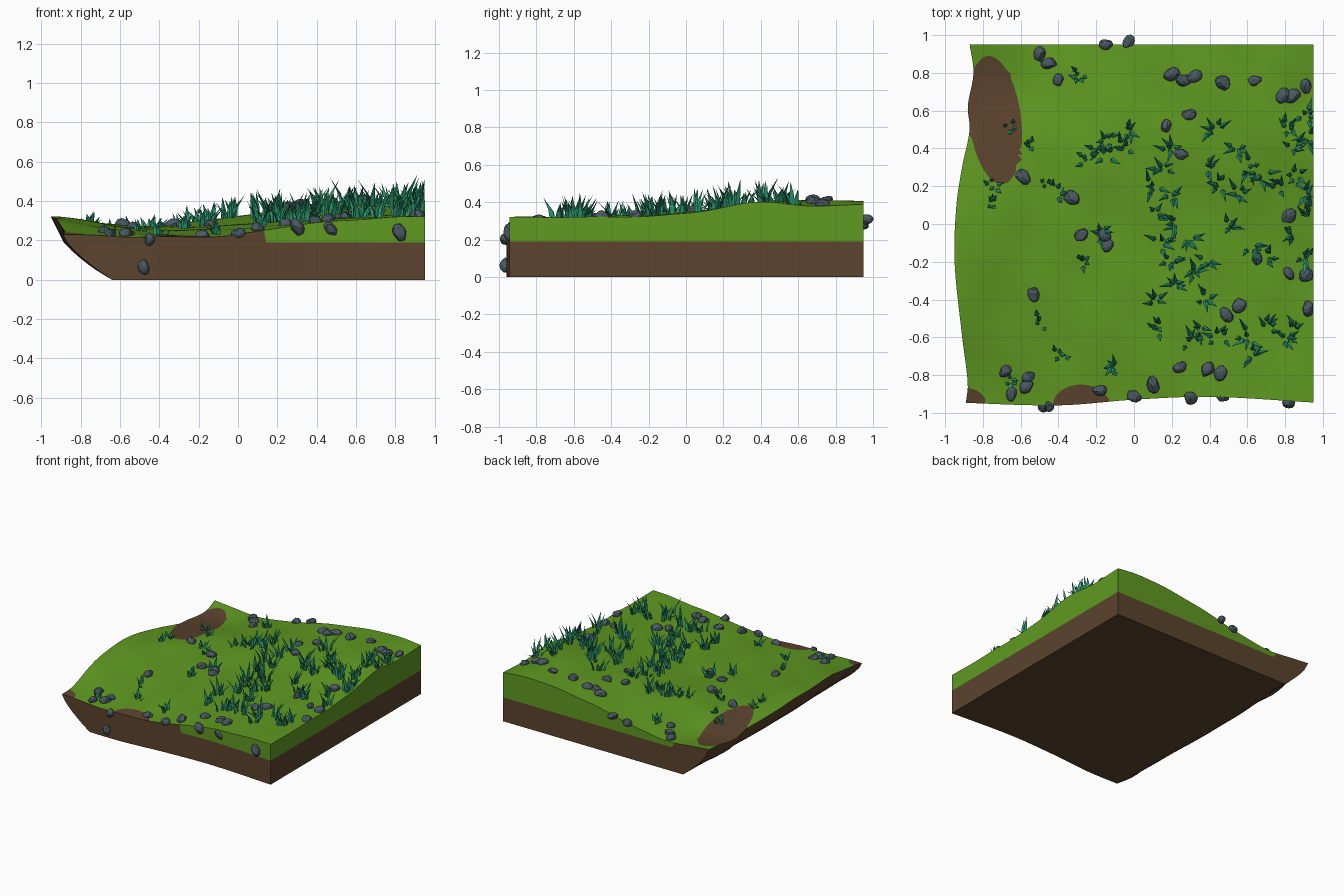
import bpy, bmesh, math, random
from mathutils import Vector, Matrix

if "Cube" in bpy.data.objects:
    bpy.data.objects.remove(bpy.data.objects["Cube"])

random.seed(4)

def material(name, col):
    m = bpy.data.materials.new(name)
    m.diffuse_color = (*col, 1)
    m.use_nodes = True
    m.node_tree.nodes["Principled BSDF"].inputs["Base Color"].default_value = m.diffuse_color
    return m

TURF = material("turf green", (0.115, 0.32, 0.015))
SOIL = material("soil brown", (0.105, 0.056, 0.026))
STONE = material("stone grey", (0.068, 0.10, 0.125))
BLADE = material("blade green", (0.022, 0.29, 0.15))

def curve(ts, vs, t):
    """Smooth interpolation through the points (ts, vs)."""
    t = min(max(t, ts[0]), ts[-1])
    k = max(i for i in range(len(ts) - 1) if ts[i] <= t)
    def slope(i):
        a, b = max(i - 1, 0), min(i + 1, len(ts) - 1)
        return (vs[b] - vs[a]) / (ts[b] - ts[a])
    d = ts[k + 1] - ts[k]
    s = (t - ts[k]) / d
    return ((2*s**3 - 3*s*s + 1) * vs[k] + (s**3 - 2*s*s + s) * d * slope(k)
            + (3*s*s - 2*s**3) * vs[k + 1] + (s**3 - s*s) * d * slope(k + 1))

# Ground heights on a coarse grid, plus gentle bumps
HX = [-0.93, -0.5, -0.1, 0.3, 0.7, 0.95]
HY = [-0.95, -0.5, 0, 0.4, 0.7, 0.95]
HZ = [[.23, .22, .22, .275, .315, .32],
      [.305, .25, .26, .30, .32, .32],
      [.32, .27, .28, .32, .345, .34],
      [.26, .27, .31, .36, .40, .40],
      [.22, .24, .30, .37, .41, .38],
      [.27, .23, .29, .37, .405, .39]]

def height(x, y):
    bumps = .004 * math.sin(13 * x + 4 * y) * math.sin(11 * y - 3 * x + 1)
    return curve(HY, [curve(HX, row, x) for row in HZ], y) + bumps

def left_x(y):
    return curve([-.95, -.85, -.6, -.2, .1, .3, .5, .62, .8, .95],
                 [-.89, -.88, -.91, -.95, -.94, -.91, -.87, -.88, -.85, -.87], y)

def front_y(x):
    return curve([-.95, -.4, 0, .4, .95], [-.945, -.96, -.93, -.915, -.945], x)

# Bare soil patches: centre, radii, lean
PATCHES = [(-.735, .55, .138, .34, -.1), (-.28, -.96, .15, .11, 0), (-.88, -.96, .1, .09, 0)]

def patch_distance(p, x, y):
    cx, cy, rx, ry, lean = p
    return math.hypot((x - cx - lean * (y - cy)) / rx, (y - cy) / ry)

def nearest_patch(x, y):
    return min(patch_distance(p, x, y) for p in PATCHES)

# Terrain block
N = 72
LEVELS = [0, .02, .05, .08, .11, .15, .19]
bm = bmesh.new()

def plan(i, j, z=None):
    """Position in plan of grid point i, j; the left side curls in lower down."""
    u, v = i / N, j / N
    y = -.95 + 1.9 * v
    xl = left_x(y)
    if z is not None:
        s = min(z / height(xl, y), 1)
        bulge = 1.75 - .35 * abs(y / .95) ** 4
        xl = -.64 + (xl + .64) * (1 - (1 - s) ** bulge)
    x = xl + (.95 - xl) * u
    yf = front_y(x)
    return x, yf + (.95 - yf) * v

top = {}
for i in range(N + 1):
    for j in range(N + 1):
        x, y = plan(i, j)
        if 0 < i < N and 0 < j < N:      # pull points onto the patch outlines
            for p in PATCHES:
                d = patch_distance(p, x, y)
                if abs(1 / d - 1) * math.hypot(x - p[0], y - p[1]) < .014:
                    x, y = p[0] + (x - p[0]) / d, p[1] + (y - p[1]) / d
        top[i, j] = bm.verts.new((x, y, height(x, y)))
for i in range(N):
    for j in range(N):
        q = [top[i, j], top[i+1, j], top[i+1, j+1], top[i, j+1]]
        off = [abs(nearest_patch(v.co.x, v.co.y) - 1) for v in q]
        if min(off) < .2:                # split along the outline
            if off[0] + off[2] > off[1] + off[3]:
                q = q[1:] + q[:1]
            parts = [[q[0], q[1], q[2]], [q[0], q[2], q[3]]]
        else:
            parts = [q]
        for part in parts:
            f = bm.faces.new(part)
            c = f.calc_center_median()
            f.material_index = int(nearest_patch(c.x, c.y) < 1)

loop = ([(i, 0) for i in range(N)] + [(N, j) for j in range(N)]
        + [(i, N) for i in range(N, 0, -1)] + [(0, j) for j in range(N, 0, -1)])
rings = [[bm.verts.new((*plan(i, j, z), z)) for i, j in loop] for z in LEVELS]
rings.append([top[k] for k in loop])
for r in range(len(rings) - 1):
    for k in range(len(loop)):
        n = (k + 1) % len(loop)
        f = bm.faces.new([rings[r][k], rings[r][n], rings[r+1][n], rings[r+1][k]])
        x = f.calc_center_median().x
        side = k // N                    # 0 front, 1 right, 2 back, 3 left
        green = r == len(rings) - 2 and (
            side == 1 or (side == 0 and x > .14) or (side == 2 and x > -.55))
        f.material_index = 0 if green else 1
bm.faces.new(rings[0][::-1]).material_index = 1

def finish(bm, name, mats):
    bmesh.ops.recalc_face_normals(bm, faces=bm.faces)
    me = bpy.data.meshes.new(name)
    bm.to_mesh(me)
    bm.free()
    for m in mats:
        me.materials.append(m)
    ob = bpy.data.objects.new(name, me)
    bpy.context.collection.objects.link(ob)
    return ob

terrain = finish(bm, "terrain_block", [TURF, SOIL])
bpy.context.view_layer.objects.active = terrain
terrain.select_set(True)
bpy.ops.object.shade_smooth_by_angle(angle=math.radians(35))

# Stones
STONES = [(-.5, .9), (-.45, .85), (-.4, .76), (-.15, .95), (-.03, .965), (.2, .79), (.26, .76),
          (.32, .78), (.47, .75), (.64, .76), (.79, .68), (.84, .68), (.91, .73), (.17, .52),
          (.29, .58), (.25, .37), (-.59, .25), (-.33, .14), (-.28, -.06), (-.16, -.06),
          (-.14, -.11), (-.53, -.37), (.82, .04), (.82, -.26), (.91, -.27), (.92, -.45),
          (.65, -.18), (.56, -.43), (.49, -.48), (-.68, -.78), (-.56, -.81), (-.57, -.86),
          (-.65, -.9), (-.18, -.88), (.1, -.85), (0, -.91), (.24, -.76), (.39, -.77), (.46, -.79)]
WALL_STONES = [(.3, -.92, .27), (.47, -.91, .26), (.82, -.945, .24), (-.45, -.965, .205),
               (-.48, -.965, .065)]
bm = bmesh.new()
for p in [(x, y, height(x, y) + .004) for x, y in STONES] + WALL_STONES:
    turn = Matrix.Rotation(random.uniform(0, 6.3), 4, 'Z') @ Matrix.Rotation(random.uniform(-.4, .4), 4, 'X')
    if p in WALL_STONES:
        turn = Matrix.Rotation(random.uniform(.8, 1.7), 4, 'Y')
    size = random.uniform(.85, 1.1)
    mat = Matrix.Translation(p) @ turn @ Matrix.Diagonal((.045 * size, .035 * size, .032 * size, 1))
    new = bmesh.ops.create_icosphere(bm, subdivisions=2, radius=1)["verts"]
    cuts = [(Vector([random.gauss(0, 1) for _ in range(3)]).normalized(), random.uniform(.7, .9))
            for _ in range(9)]
    for v in new:
        for n, d in cuts:                # flatten facets
            v.co -= n * max(v.co.dot(n) - d, 0)
        v.co = mat @ v.co
finish(bm, "stones", [STONE])

# Grass clumps
CLUMPS = [(-.28, .78), (-.65, .5), (-.55, .42), (-.74, .2), (-.75, .1), (-.45, .2), (-.4, .15),
          (-.25, .35), (-.2, .4), (-.15, .45), (-.14, .36), (-.03, .5), (-.05, .4), (.1, .2),
          (.12, .05), (.15, .3), (.2, .4), (.2, .15), (.22, 0), (.15, -.1), (.2, -.2), (.28, -.08),
          (.22, -.32), (.32, -.25), (.4, -.2), (.12, -.4), (.13, -.55), (.38, -.4), (.35, -.55),
          (.3, -.62), (.45, -.6), (.6, -.6), (.7, -.55), (.62, -.7), (.8, -.6), (.85, -.55),
          (.42, .5), (.38, .3), (.45, .2), (.55, .15), (.6, .3), (.68, .25), (.55, .4), (.5, -.02),
          (.62, -.12), (.7, -.17), (.8, .5), (.85, .4), (.92, .45), (.85, .25), (.78, .2), (.9, .15),
          (.85, -.05), (.93, .05), (.9, -.18), (-.27, -.2), (-.18, -.05), (-.5, -.52), (-.4, -.7),
          (-.1, -.75), (-.65, -.83), (.92, .58)]
bm = bmesh.new()

def blade(x, y, tall, angle, lean):
    """Curved three-sided blade tapering to a point, trimmed at the right side."""
    out = Vector((math.cos(angle), math.sin(angle), 0))
    across = Vector((-out.y, out.x, 0))
    base = Vector((x, y, height(x, y) - .01))
    def vert(co):
        co.x = min(co.x, .949)
        return bm.verts.new(co)
    rows = []
    for t, w in ((0, .013), (.45, .012)):
        c = base + out * lean * t * t + Vector((0, 0, tall * t))
        rows.append([vert(c + across * w), vert(c - out * w * .7), vert(c - across * w)])
    tip = vert(base + out * lean + Vector((0, 0, tall)))
    for k in range(3):
        n = (k + 1) % 3
        bm.faces.new([rows[0][k], rows[0][n], rows[1][n], rows[1][k]])
        bm.faces.new([rows[1][k], rows[1][n], tip])
    bm.faces.new(rows[0][::-1])

for cx, cy in CLUMPS:
    full = min(max((cx + .9) / 1.0, .5), 1)
    for k in range(6 if cx > -.3 else 5):
        a = random.uniform(0, 6.28)
        r = random.uniform(.005, .045)
        blade(min(cx + r * math.cos(a), .93), cy + r * math.sin(a),
              random.uniform(.05, .15) * full, a + random.uniform(-.6, .6),
              random.uniform(.025, .075) * full)
finish(bm, "grass_blades", [BLADE])
